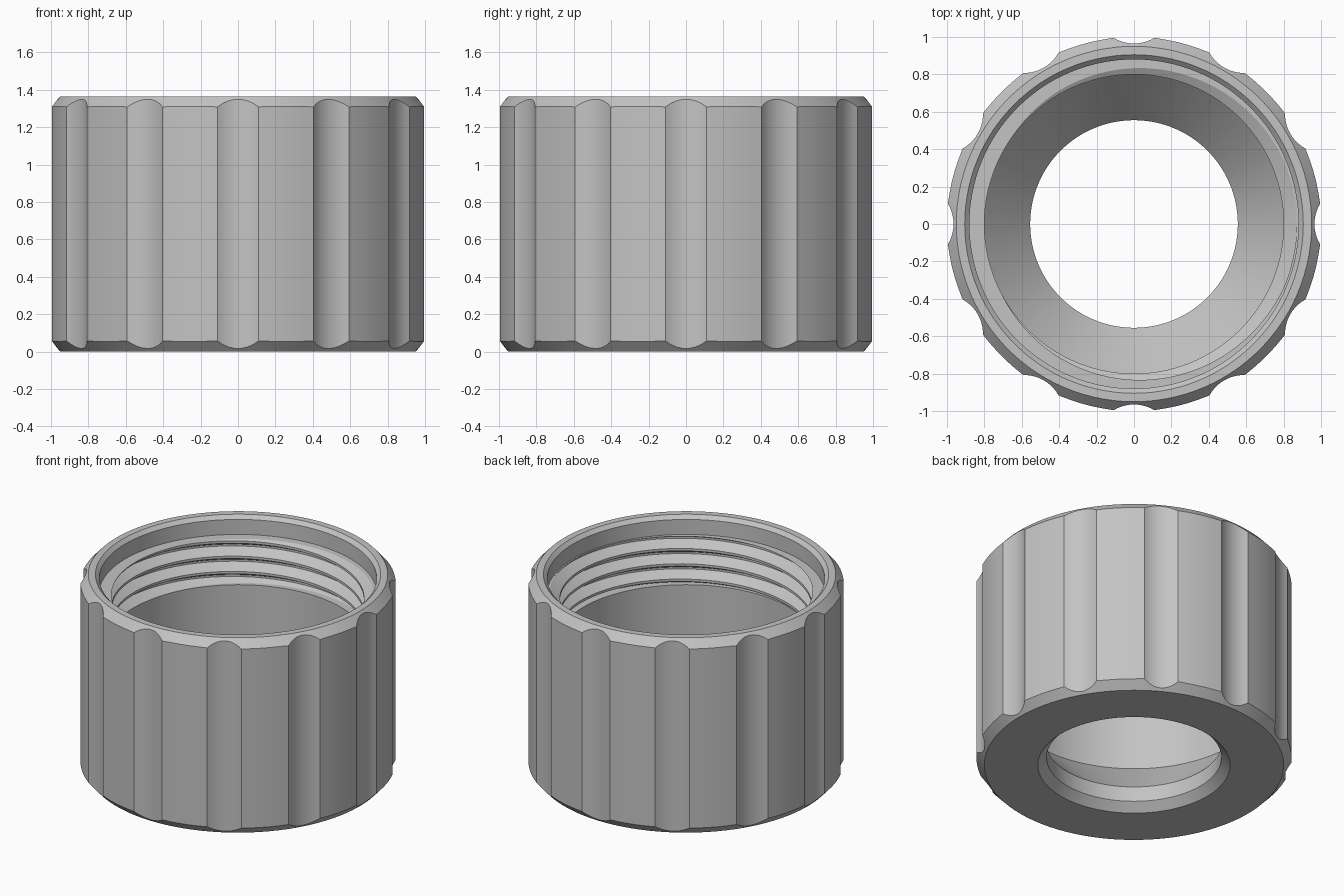
import bpy, bmesh, math

if "Cube" in bpy.data.objects:
    bpy.data.objects.remove(bpy.data.objects["Cube"])

# Overall sizes
TOP, CHAMFER_Z, RIM = 1.365, 0.055, 0.95
FLUTES, HALF_WIDTH, DEPTH = 12, 0.11, 0.031
THREAD_LOW, THREAD_HIGH, PITCH = 0.92, 1.235, 0.107
CREST, ROOT = 0.80, 0.87


def smoothstep_free(a, b, t):
    return a + (b - a) * t


# Outer outline of one sector: a shallow arc flute, then a round land
flute_radius = (HALF_WIDTH ** 2 + DEPTH ** 2) / (2 * DEPTH)
edge_angle = math.asin(HALF_WIDTH)
flute_centre = math.cos(edge_angle) - DEPTH + 0.002 + flute_radius
arc_half = math.atan2(HALF_WIDTH, flute_centre - math.cos(edge_angle))
sector = 2 * math.pi / FLUTES
outline = []
for i in range(11):
    a = smoothstep_free(-arc_half, arc_half, i / 10)
    x = flute_centre - flute_radius * math.cos(a)
    y = flute_radius * math.sin(a)
    outline.append((math.atan2(y, x), math.hypot(x, y)))
for i in range(1, 5):
    outline.append((smoothstep_free(edge_angle, sector - edge_angle, i / 5), 1.0))
columns = [(s * sector + a, r) for s in range(FLUTES) for a, r in outline]
columns.append((columns[0][0] + 2 * math.pi, columns[0][1]))


def thread_radius(u):
    """Trapezoid thread section, with the groove root at whole values of u."""
    d = abs(u - round(u))
    t = min(max((d - 0.06) / 0.36, 0), 1)
    return ROOT + (CREST - ROOT) * t


def column_profile(angle, outer):
    """Closed section at one angle, from the hole around the outside and back."""
    rise = CHAMFER_Z * (outer - RIM) / (1 - RIM)
    pts = [(0.61, 0), (RIM, 0), (outer, rise), (outer, TOP - rise), (RIM, TOP),
           (0.905, TOP), (0.88, TOP - 0.025), (0.88, THREAD_HIGH)]
    # Helical thread rows, cut off at the top ledge and the lower relief
    turn = angle / (2 * math.pi)
    for k in range(2, -6, -1):
        for f in (0.42, 0.06, -0.06, -0.42):
            z = THREAD_HIGH + PITCH * (k + f + turn)
            z = min(max(z, THREAD_LOW), THREAD_HIGH)
            pts.append((thread_radius((z - THREAD_HIGH) / PITCH - turn), z))
    # Smooth wall, conical seat and chamfered hole
    pts += [(CREST, THREAD_LOW), (CREST, 0.435), (0.555, 0.16), (0.555, 0.055)]
    return pts


# Skin the sections into one closed ring
bm = bmesh.new()
grid = []
for angle, outer in columns:
    c, s = math.cos(angle), math.sin(angle)
    grid.append([bm.verts.new((r * c, r * s, z)) for r, z in column_profile(angle, outer)])
for left, right in zip(grid, grid[1:]):
    n = len(left)
    for j in range(n):
        k = (j + 1) % n
        bm.faces.new((left[j], right[j], right[k], left[k]))
bmesh.ops.remove_doubles(bm, verts=bm.verts, dist=0.0002)
bmesh.ops.dissolve_degenerate(bm, edges=bm.edges, dist=0.0002)
bmesh.ops.recalc_face_normals(bm, faces=bm.faces)

mesh = bpy.data.meshes.new("threaded_cap")
bm.to_mesh(mesh)
bm.free()
cap = bpy.data.objects.new("threaded_cap", mesh)
bpy.context.collection.objects.link(cap)

# Plain grey finish
grey = bpy.data.materials.new("light_grey")
grey.diffuse_color = (0.55, 0.55, 0.55, 1)
grey.use_nodes = True
grey.node_tree.nodes["Principled BSDF"].inputs["Base Color"].default_value = grey.diffuse_color
mesh.materials.append(grey)

bpy.context.view_layer.objects.active = cap
cap.select_set(True)
bpy.ops.object.shade_smooth_by_angle(angle=math.radians(24))
